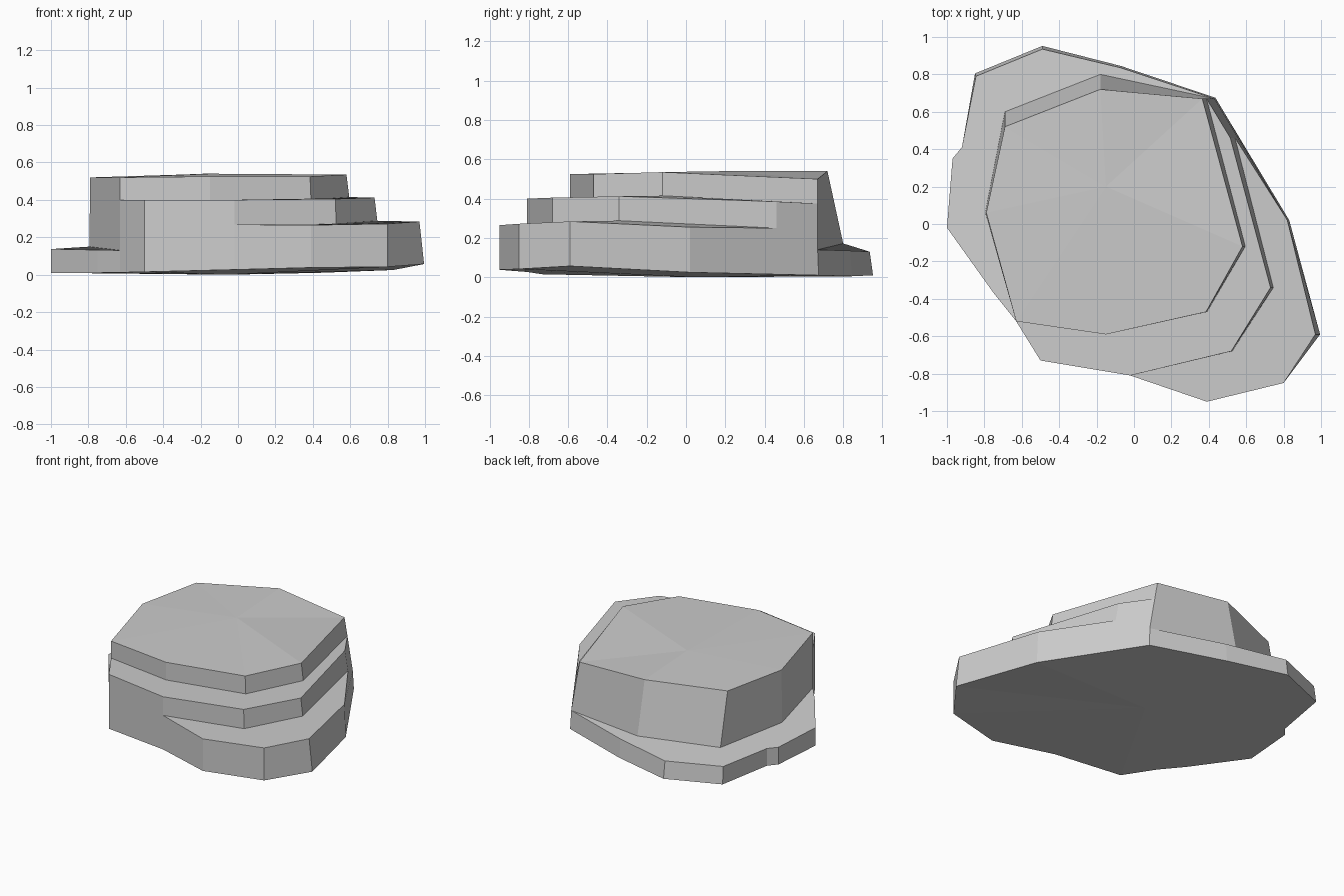
import bpy, bmesh

if "Cube" in bpy.data.objects:
    bpy.data.objects.remove(bpy.data.objects["Cube"])

bm = bmesh.new()


def line(*points):
    """Add a row of vertices."""
    return [bm.verts.new(p) for p in points]


def wall(lower, upper):
    """Quads joining two equal rows."""
    for i in range(len(lower) - 1):
        bm.faces.new((lower[i], lower[i + 1], upper[i + 1], upper[i]))


def fan(rim, centre):
    """Triangles from a rim to a middle point."""
    c = bm.verts.new(centre)
    for a, b in zip(rim, rim[1:] + rim[:1]):
        bm.faces.new((a, b, c))


# Top cap rim, back half then stepped front half
back = line((-.79, .06, .52), (-.69, .52, .52), (-.18, .72, .54), (.365, .67, .50))
front = line((.58, -.12, .535), (.385, -.47, .525), (-.15, -.59, .525), (-.63, -.52, .52))
fan(back + front, (-.15, .2, .54))

# Upper slab walls
slab_foot = line((.388, .67, .375), (.595, -.12, .415), (.39, -.47, .40),
                 (-.15, -.59, .40), (-.63, -.52, .40))
wall(slab_foot, [back[3]] + front)

# Middle step tread and walls
mid_rim = line((.515, .46, .385), (.73, -.34, .412), (.52, -.68, .405),
               (-.02, -.81, .40), (-.50, -.73, .40))
bm.faces.new(slab_foot + mid_rim[::-1])
mid_foot = line((.54, .46, .25), (.745, -.34, .288), (.525, -.68, .27), (-.02, -.81, .268))
wall(mid_foot, mid_rim[:4])

# Lower step tread
low_rim = line((.82, .02, .255), (.97, -.59, .284), (.80, -.85, .272), (.39, -.95, .265))
bm.faces.new(mid_foot + low_rim[::-1])

# Ledge around the back and left
back_foot = line((-.795, .06, .15), (-.69, .60, .15), (-.18, .80, .172), (.43, .67, .14))
left_foot = line((-.63, -.52, .13))[0]
ledge_rim = line((-.07, .835, .135), (-.49, .935, .13), (-.845, .79, .13), (-.92, .41, .132),
                 (-.97, .35, .132), (-1, -.02, .137), (-.75, -.37, .132))
bm.faces.new([left_foot] + back_foot + ledge_rim)
wall(back_foot[:3], back[:3])
bm.faces.new((back_foot[2], back_foot[3], slab_foot[0], back[3], back[2]))
bm.faces.new((left_foot, back_foot[0], back[0], front[3], slab_foot[4]))

# Ground outline: back and left, then front and right
base_back = line((.435, .675, .01), (-.07, .845, .005), (-.49, .952, .01), (-.85, .805, .01),
                 (-.92, .41, .01), (-.97, .35, .01), (-1, -.02, .01), (-.75, -.37, .01),
                 (-.63, -.52, .012))
base_front = line((-.50, -.73, .015), (-.02, -.81, .027), (.39, -.95, .038),
                  (.80, -.85, .042), (.995, -.59, .057), (.83, .02, .025))
fan(base_back + base_front, (-.05, .05, 0))

# Outer walls
wall(base_back, [back_foot[3]] + ledge_rim + [left_foot])
wall(base_front[1:], [mid_foot[3]] + low_rim[::-1])
bm.faces.new((base_back[8], base_front[0], mid_rim[4], slab_foot[4], left_foot))
bm.faces.new((base_front[0], base_front[1], mid_foot[3], mid_rim[3], mid_rim[4]))
bm.faces.new((base_front[5], base_back[0], back_foot[3], slab_foot[0],
              mid_rim[0], mid_foot[0], low_rim[0]))

bmesh.ops.recalc_face_normals(bm, faces=bm.faces)
mesh = bpy.data.meshes.new("stepped_rock")
bm.to_mesh(mesh)
bm.free()
bpy.context.collection.objects.link(bpy.data.objects.new("stepped_rock", mesh))
